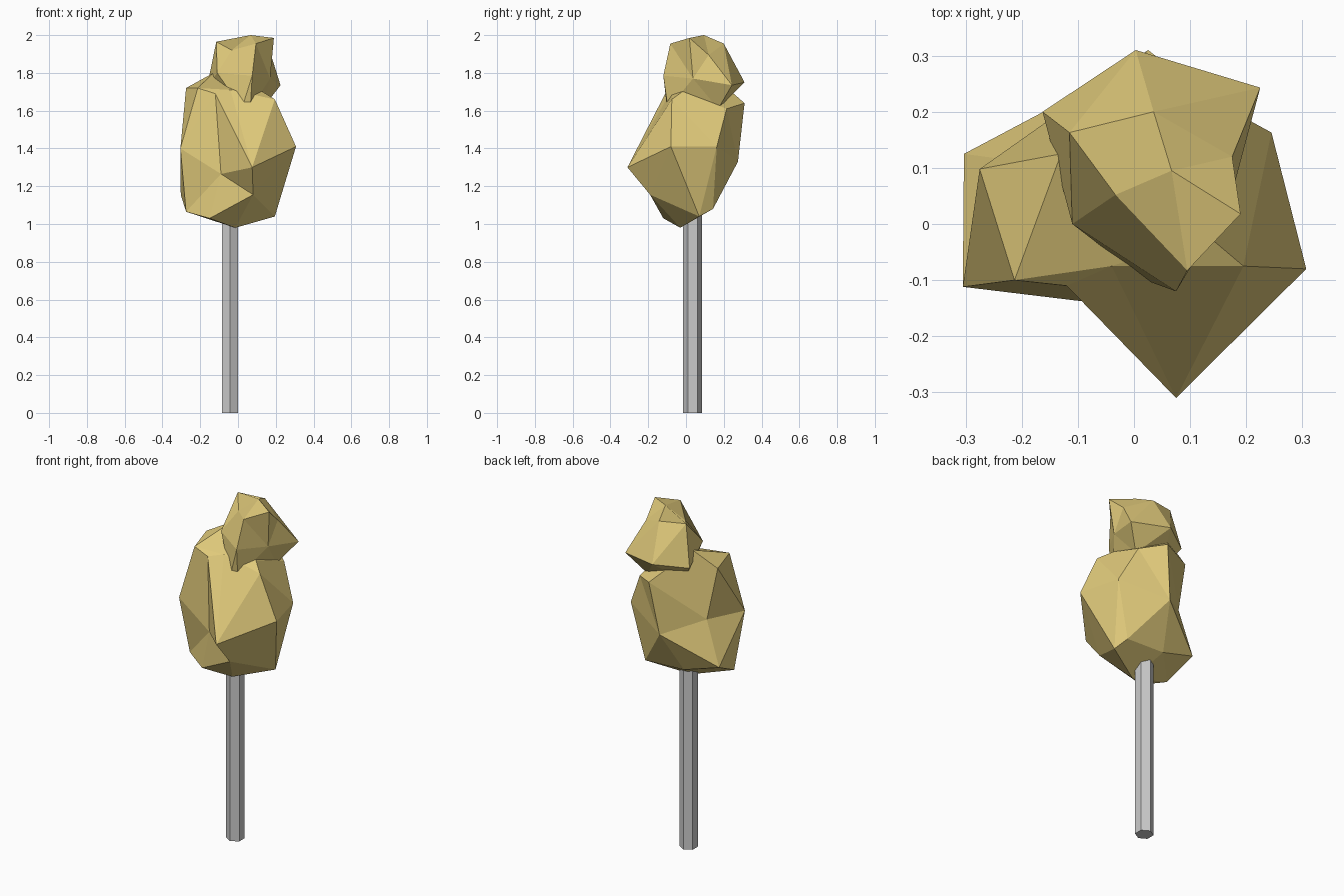
import bpy, bmesh, math
from mathutils import Vector


def material(name, rgb):
    m = bpy.data.materials.new(name)
    m.diffuse_color = (*rgb, 1)
    return m


def foliage(name, pts, centre, radii, mat):
    """Faceted clump: triangulate the points on a sphere, then move them to place."""
    c = Vector(centre)
    bm = bmesh.new()
    target = {}
    for p in pts:
        d = Vector(p) - c
        n = Vector([a / r for a, r in zip(d, radii)]).normalized()
        target[bm.verts.new(n)] = Vector(p)
    bmesh.ops.convex_hull(bm, input=bm.verts[:])
    for v, p in target.items():
        v.co = p
    bmesh.ops.dissolve_limit(bm, angle_limit=math.radians(4), verts=bm.verts[:], edges=bm.edges[:])
    bmesh.ops.recalc_face_normals(bm, faces=bm.faces[:])
    me = bpy.data.meshes.new(name)
    bm.to_mesh(me)
    bm.free()
    me.materials.append(mat)
    ob = bpy.data.objects.new(name, me)
    bpy.context.collection.objects.link(ob)
    return ob


leaf = material("leaf_yellow", (0.76, 0.60, 0.20))

# Six-sided trunk
bpy.ops.mesh.primitive_cylinder_add(vertices=6, radius=0.05, depth=1.15,
                                    location=(-0.042, 0.035, 0.575))
bpy.context.object.name = "trunk"

# Large lower clump
foliage("lower_foliage", [
    (-.275, .098, 1.72), (-.213, -.10, 1.72), (-.305, -.112, 1.40), (-.12, -.11, 1.69),
    (-.04, -.075, 1.71), (-.09, -.138, 1.265), (.075, -.31, 1.30), (.307, -.08, 1.41),
    (.195, -.075, 1.66), (.13, -.02, 1.70), (-.13, .125, 1.80), (-.303, .125, 1.155),
    (-.215, .113, 1.41), (-.275, -.055, 1.065), (-.15, -.12, 1.03), (-.015, -.03, .98),
    (.195, .07, 1.04), (.08, -.19, 1.155), (.165, .143, 1.08), (.245, .163, 1.41),
    (.15, .215, 1.61), (-.02, .275, 1.33), (.025, .31, 1.64), (-.085, .14, 1.09),
], (0, 0.02, 1.38), (.28, .24, .38), leaf)

# Small upper clump
foliage("upper_foliage", [
    (.095, -.083, 1.955), (.19, .018, 1.985), (.067, .095, 2.0), (.035, .20, 1.955),
    (.003, .31, 1.75), (.225, .243, 1.735), (.175, .12, 1.895), (.075, -.12, 1.785),
    (.17, .037, 1.77), (-.115, .163, 1.965), (-.033, .052, 1.92), (-.11, 0, 1.80),
    (-.163, .20, 1.73), (.02, -.10, 1.61), (.065, -.095, 1.61), (.13, .17, 1.61),
    (-.08, .12, 1.61),
], (.045, .09, 1.79), (.18, .2, .2), leaf)
